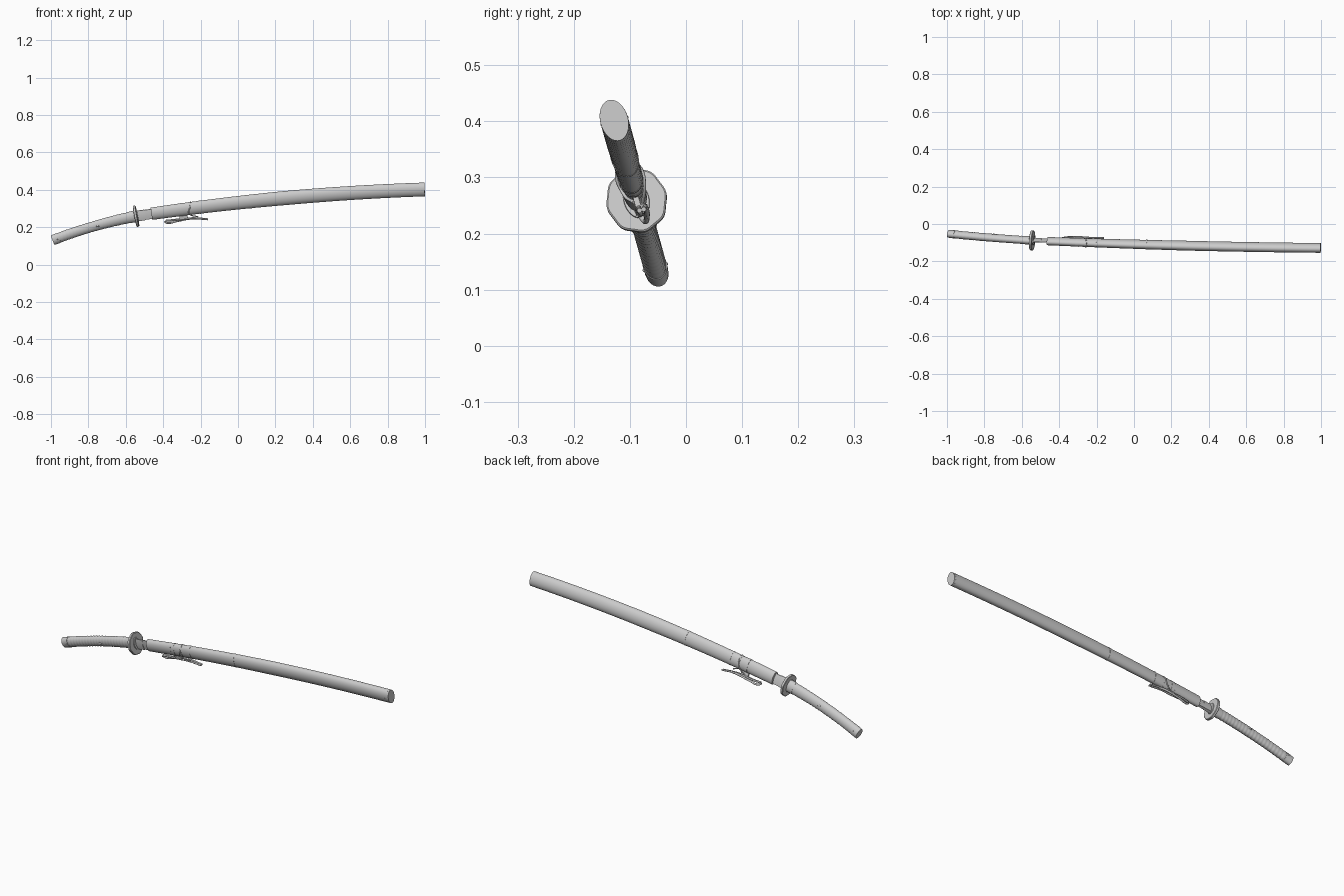
import bpy, bmesh, math
from mathutils import Vector

if "Cube" in bpy.data.objects:
    bpy.data.objects.remove(bpy.data.objects["Cube"])

TILT = math.atan(0.28)                       # sword leans about its long axis
N = Vector((0, math.cos(TILT), math.sin(TILT)))   # sideways direction


def frame(x):
    """Centre, tangent and up direction of the curved sword at x."""
    if x > -0.545:
        d = x - 0.07
        z, s = 0.338 + 0.104 * d - 0.038 * d * d, 0.104 - 0.076 * d
    else:
        d = x + 0.545
        z, s = 0.2588 + 0.19 * d - 0.22 * d * d, 0.19 - 0.44 * d
    t = Vector((1, -0.28 * s, s)).normalized()
    return Vector((x, -0.128 + 0.28 * (0.402 - z), z)), t, t.cross(N)


def point(x, up, side):
    c, _, u = frame(x)
    return c + u * up + N * side


def finish(name, bm, angle=35):
    bmesh.ops.recalc_face_normals(bm, faces=bm.faces)
    me = bpy.data.meshes.new(name)
    bm.to_mesh(me)
    bm.free()
    ob = bpy.data.objects.new(name, me)
    bpy.context.collection.objects.link(ob)
    bpy.ops.object.select_all(action='DESELECT')
    ob.select_set(True)
    bpy.context.view_layer.objects.active = ob
    bpy.ops.object.shade_smooth_by_angle(angle=math.radians(angle))
    return ob


def loft(name, stations, profile, at=None):
    """Skin (x, up scale, side scale) stations; at fixes one flat plane frame."""
    bm = bmesh.new()
    rings = []
    for x, a, b in stations:
        c, t, u = frame(x if at is None else at)
        if at is not None:
            c = c + t * (x - at)
        rings.append([bm.verts.new(c + u * (a * p) + N * (b * q)) for p, q in profile])
    n = len(profile)
    for r0, r1 in zip(rings, rings[1:]):
        for i in range(n):
            j = (i + 1) % n
            bm.faces.new((r0[i], r0[j], r1[j], r1[i]))
    bm.faces.new(rings[0])
    bm.faces.new(rings[-1])
    return finish(name, bm)


def oval(n=40, lobe=0.0, k=4):
    out = []
    for i in range(n):
        a = 2 * math.pi * i / n
        r = 1 + lobe * math.cos(k * a)
        out.append((r * math.cos(a), r * math.sin(a)))
    return out


def lerp_stations(keys, steps):
    """Fill in stations between key (x, a, b) triples."""
    out = [keys[0]]
    for k0, k1 in zip(keys, keys[1:]):
        for i in range(1, steps + 1):
            f = i / steps
            out.append(tuple(p + (q - p) * f for p, q in zip(k0, k1)))
    return out


def scab(x):
    f = (x + 0.46) / 1.46
    return 0.0335 + 0.006 * min(1, f * 2) - 0.002 * f, 0.0205 + 0.0045 * min(1, f * 2)


def band(name, x0, x1, grow):
    st = []
    for i, g in enumerate((0.0, grow, grow, 0.0)):
        x = (x0, x0, x1, x1)[i]
        a, b = scab(x)
        st.append((x, a + g - 0.001, b + g - 0.001))
    return loft(name, st, oval())


def cord(name, pts, r):
    cu = bpy.data.curves.new(name, 'CURVE')
    cu.dimensions = '3D'
    cu.bevel_depth, cu.bevel_resolution, cu.resolution_u = r, 3, 6
    sp = cu.splines.new('BEZIER')
    sp.bezier_points.add(len(pts) - 1)
    for bp, p in zip(sp.bezier_points, pts):
        bp.co = point(*p)
        bp.handle_left_type = bp.handle_right_type = 'AUTO'
    cu.use_fill_caps = True
    ob = bpy.data.objects.new(name, cu)
    bpy.context.collection.objects.link(ob)


# Scabbard: long curved tube with mouth, bands and end cap
xs = [-0.46 + 1.45 * i / 48 for i in range(49)]
loft("scabbard", [(x, *scab(x)) for x in xs], oval())
band("scabbard_mouth", -0.462, -0.315, 0.0012)
for i, (x0, x1) in enumerate(((-0.31, -0.295), (-0.262, -0.25), (-0.208, -0.198), (0.064, 0.071))):
    band(f"scabbard_band_{i}", x0, x1, 0.002)
band("scabbard_end_cap", 0.955, 0.998, 0.0008)

# Exposed collar and blade root between guard and scabbard
wedge = [(-1, -0.75), (0, -1), (0.95, -0.25), (1, 0), (0.95, 0.25), (0, 1), (-1, 0.75)]
loft("blade", lerp_stations([(-0.54, 0.027, 0.008), (-0.40, 0.027, 0.008)], 6), wedge)
loft("blade_collar", lerp_stations([(-0.54, 0.029, 0.0105), (-0.495, 0.0285, 0.0095)], 4), wedge)

# Guard: lobed plate with a washer on each side
G = -0.545
loft("guard", [(G - 0.007, 0.055, 0.051), (G - 0.005, 0.0575, 0.0535),
               (G + 0.005, 0.0575, 0.0535), (G + 0.007, 0.055, 0.051)],
     oval(64, 0.022, 8), at=G)
for s in (-1, 1):
    loft("washer", sorted([(G + s * 0.006, 0.034, 0.023), (G + s * 0.0105, 0.033, 0.022)]),
         oval(), at=G)

# Handle: softly ribbed oval grip with collar and pommel cap
st = []
for i in range(97):
    f = i / 96
    x = -0.985 + 0.43 * f
    waist = 0.0275 - 0.0015 * math.sin(math.pi * f) + 0.003 * f
    rib = 0.0006 * math.sin(i * math.pi / 2)
    st.append((x, waist + rib, 0.0205 + rib))
loft("handle_grip", st, oval())
loft("handle_collar", lerp_stations([(-0.585, 0.031, 0.0215), (-0.55, 0.032, 0.0225)], 3), oval())
loft("pommel_cap", lerp_stations([(-0.99, 0.0275, 0.0205), (-0.955, 0.0285, 0.0215)], 4), oval())

# Small studs on the grip, pommel and scabbard tip
for x, r, b in ((-0.965, 0.005, 0.0205), (-0.75, 0.008, 0.0185), (0.975, 0.004, 0.0235)):
    for s in (-1, 1):
        bm = bmesh.new()
        bmesh.ops.create_uvsphere(bm, u_segments=16, v_segments=8, radius=r * 0.6)
        c = point(x, 0, s * b)
        for v in bm.verts:
            v.co = Vector((v.co.x * (2.0 if x == -0.75 else 1), v.co.y, v.co.z)) + c
        finish("stud", bm)

# Cord knob beneath the scabbard and the hanging cord loops
loft("cord_knob", lerp_stations([(-0.318, 0.046, 0.005), (-0.275, 0.046, 0.005)], 2),
     [(-1.15, -1), (-0.6, -1), (-0.6, 1), (-1.15, 1)])
for s in (-1, 1):
    cord("cord_loop", [(-0.395, -0.050, 0.002 + s * 0.003), (-0.36, -0.053, 0.006 + s * 0.005),
                       (-0.30, -0.054, 0.004 + s * 0.006), (-0.24, -0.059, 0.006 + s * 0.006),
                       (-0.17, -0.073, 0.004 + s * 0.004)], 0.0045)
cord("cord_end", [(-0.40, -0.053, 0.0), (-0.385, -0.065, 0.004), (-0.34, -0.064, 0.01),
                  (-0.27, -0.060, 0.012), (-0.22, -0.062, 0.008)], 0.005)
# Diagonal wraps over the scabbard side
for s in (-1, 1):
    cord("cord_wrap", [(-0.26 - s * 0.04, -0.05, s * 0.006), (-0.265, -0.02, s * 0.0205),
                       (-0.256, 0.01, s * 0.0225), (-0.25, 0.036, s * 0.004)], 0.003)
